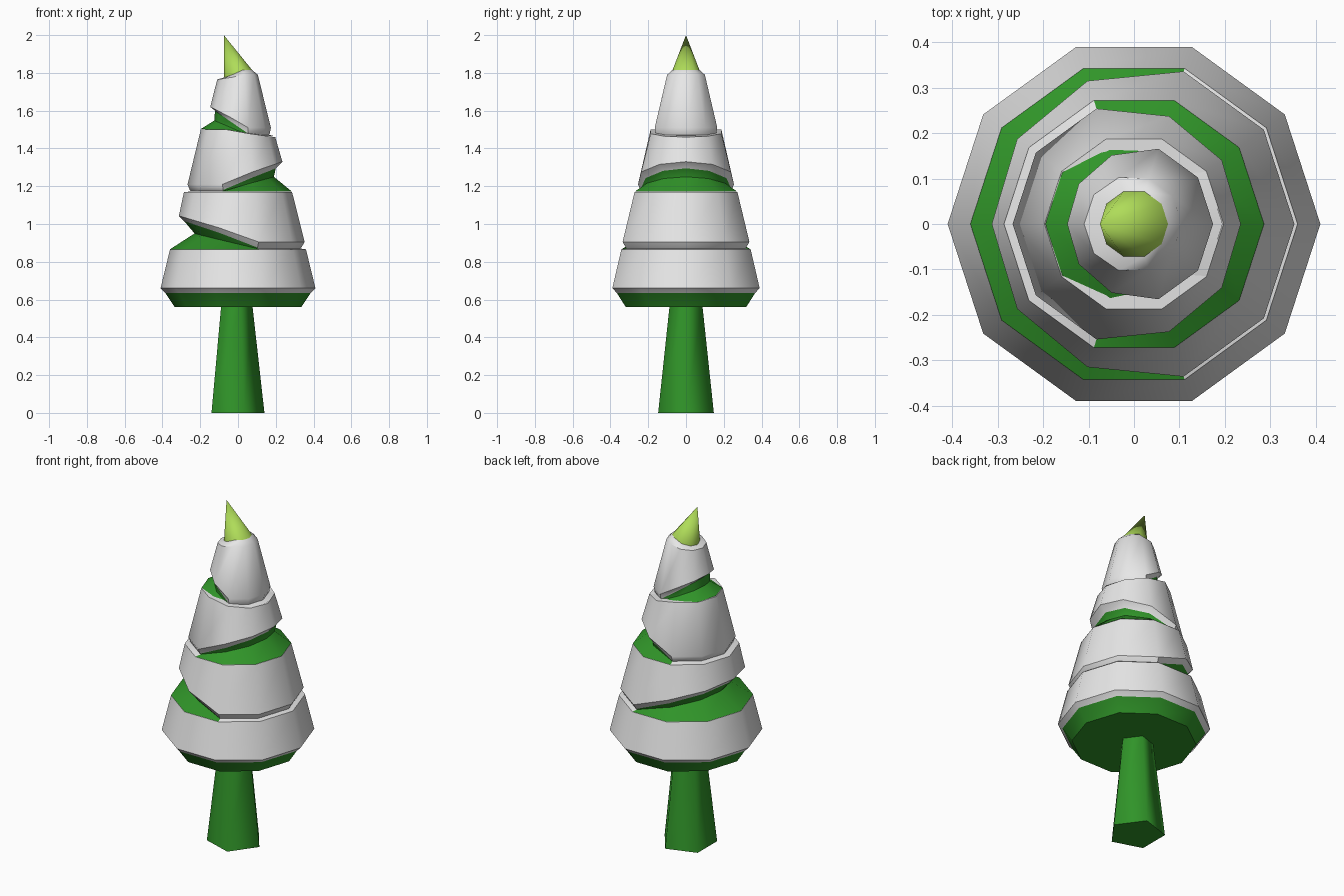
import bpy, bmesh
from math import cos, sin, tau, radians

cube = bpy.data.objects.get("Cube")
if cube:
    bpy.data.objects.remove(cube, do_unlink=True)


def material(name, rgb):
    m = bpy.data.materials.new(name)
    m.use_nodes = True
    m.diffuse_color = (*rgb, 1)
    m.node_tree.nodes["Principled BSDF"].inputs["Base Color"].default_value = (*rgb, 1)
    return m


snow = material("snow white", (0.8, 0.8, 0.8))
green = material("leaf green", (0.03, 0.30, 0.022))
lime = material("tip lime", (0.43, 0.72, 0.1))


def lift(angle, side):
    """0 on the low part of a snow lip, rising to 1 on the lifted side."""
    return max(0.0, (0.309 + side * cos(angle)) / 1.309) ** 0.8


def loft(name, rings, mats, side=1, sides=10, shift=0, apex=None, green_bands=0,
         all_round=False, smooth=40):
    """Stack rings of (low radius, low z, lifted radius, lifted z)."""
    bm = bmesh.new()
    angles = [tau * k / sides for k in range(sides)]
    loops = []
    for r0, z0, r1, z1 in rings:
        loop = []
        for a in angles:
            w = lift(a, side)
            r = r0 + (r1 - r0) * w
            loop.append(bm.verts.new((shift + r * cos(a), r * sin(a), z0 + (z1 - z0) * w)))
        loops.append(loop)
    bm.faces.new(loops[0][::-1]).material_index = 1 if all_round else 0
    for band, (low, high) in enumerate(zip(loops, loops[1:])):
        for k in range(sides):
            n = (k + 1) % sides
            f = bm.faces.new((low[k], low[n], high[n], high[k]))
            raised = max(lift(angles[k], side), lift(angles[n], side)) > 0.01
            if band < green_bands and (raised or all_round):
                f.material_index = 1
    if apex:
        top = bm.verts.new(apex)
        for k in range(sides):
            bm.faces.new((loops[-1][k], loops[-1][(k + 1) % sides], top))
    else:
        bm.faces.new(loops[-1])
    bmesh.ops.recalc_face_normals(bm, faces=bm.faces)
    mesh = bpy.data.meshes.new(name)
    bm.to_mesh(mesh)
    bm.free()
    for m in mats:
        mesh.materials.append(m)
    mesh.shade_smooth()
    mesh.set_sharp_from_angle(angle=radians(smooth))
    obj = bpy.data.objects.new(name, mesh)
    bpy.context.collection.objects.link(obj)
    return obj


def flat(r, z):
    return (r, z, r, z)


# Tapered five-sided trunk
loft("trunk", [flat(0.155, 0), flat(0.09, 0.58)], [green], sides=5, shift=-0.015, smooth=75)

# Bottom tier, green underneath all the way round
loft("bottom_tier", [flat(0.335, 0.56), flat(0.385, 0.635), flat(0.41, 0.66), flat(0.36, 0.865)],
     [snow, green], green_bands=1, all_round=True)

# Upper tiers, snow lip lifted on alternating sides to show green
loft("lower_middle_tier",
     [flat(0.36, 0.866), (0.33, 0.87, 0.23, 0.95), (0.335, 0.875, 0.285, 1.015),
      (0.353, 0.905, 0.313, 1.043), flat(0.286, 1.17)],
     [snow, green], side=-1, green_bands=2)
loft("upper_middle_tier",
     [flat(0.286, 1.171), (0.25, 1.175, 0.19, 1.25), (0.255, 1.18, 0.2, 1.295),
      (0.267, 1.21, 0.235, 1.33), (0.197, 1.5, 0.197, 1.46)],
     [snow, green], side=1, green_bands=2)
rim = (0.075, 1.815, 0.075, 1.775)
loft("top_tier",
     [(0.195, 1.465, 0.195, 1.504), (0.165, 1.472, 0.125, 1.548), (0.168, 1.48, 0.122, 1.6),
      (0.174, 1.51, 0.147, 1.62), (0.105, 1.79, 0.11, 1.765), rim],
     [snow, green], side=-1, green_bands=2)

# Leaning pointed tip
loft("tip", [rim], [lime], side=-1, apex=(-0.075, 0, 2.0), smooth=60)
